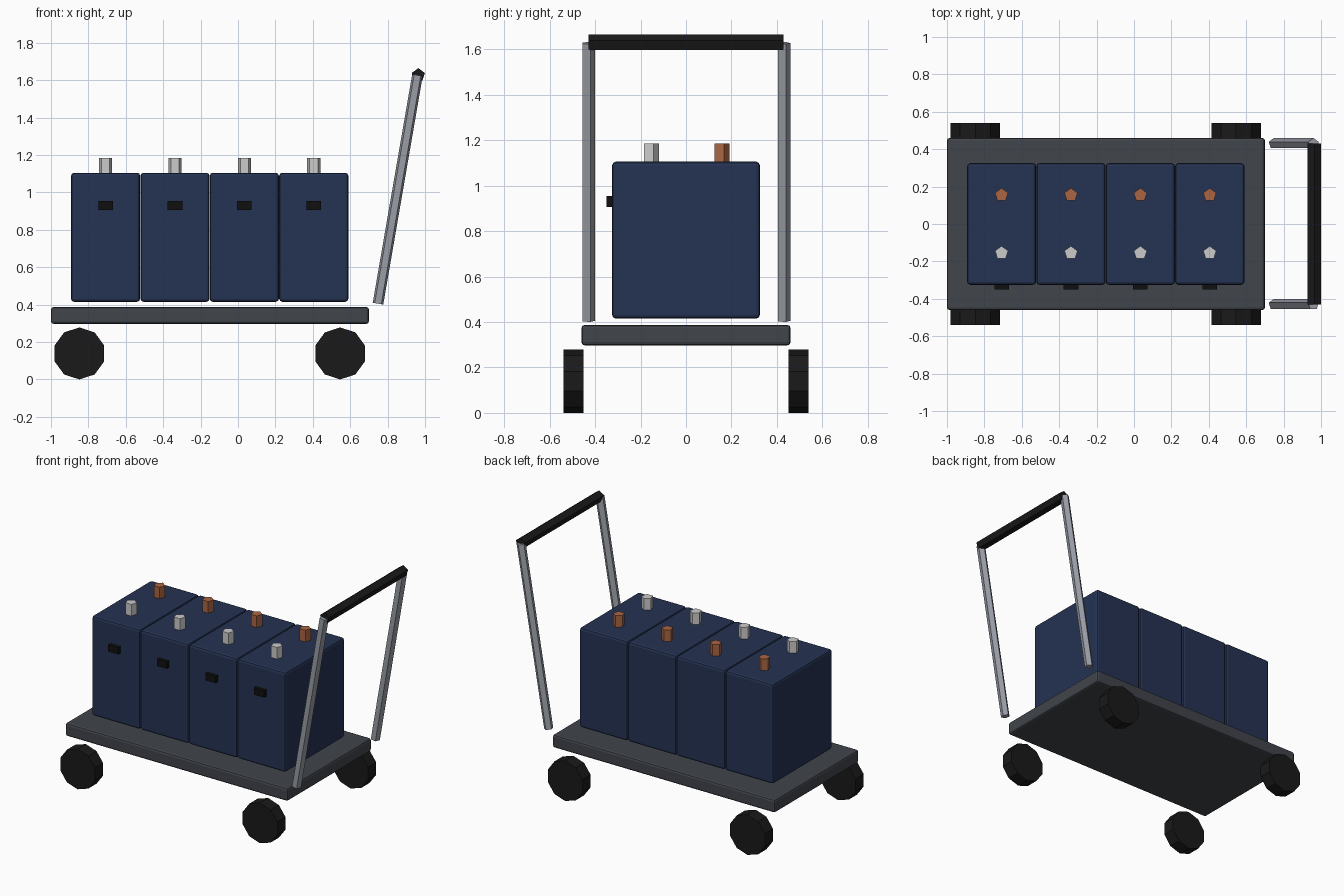
import bpy
import bmesh
from math import radians
from mathutils import Matrix

if "Cube" in bpy.data.objects:
    bpy.data.objects.remove(bpy.data.objects["Cube"])


def material(name, r, g, b):
    m = bpy.data.materials.new(name)
    m.diffuse_color = (r, g, b, 1)
    m.use_nodes = True
    m.node_tree.nodes["Principled BSDF"].inputs["Base Color"].default_value = m.diffuse_color
    return m


NAVY = material("navy_plastic", 0.018, 0.032, 0.085)
DECK = material("dark_deck", 0.052, 0.058, 0.070)
RUBBER = material("black_rubber", 0.010, 0.010, 0.010)
BLACK = material("black_plastic", 0.005, 0.005, 0.005)
STEEL = material("steel_tube", 0.32, 0.34, 0.38)
SILVER = material("silver_metal", 0.62, 0.62, 0.64)
COPPER = material("copper_metal", 0.40, 0.13, 0.055)


def finish(bm, name, mat, loc):
    mesh = bpy.data.meshes.new(name)
    bm.to_mesh(mesh)
    bm.free()
    mesh.materials.append(mat)
    obj = bpy.data.objects.new(name, mesh)
    obj.location = loc
    bpy.context.collection.objects.link(obj)
    return obj


def box(name, mat, loc, size, bevel=0):
    bm = bmesh.new()
    bmesh.ops.create_cube(bm, size=1, matrix=Matrix.Diagonal((*size, 1)))
    obj = finish(bm, name, mat, loc)
    if bevel:
        mod = obj.modifiers.new("edge_bevel", 'BEVEL')
        mod.width = bevel
        mod.segments = 2
    return obj


def prism(name, mat, loc, sides, radius, length, axis='X', angle=0):
    bm = bmesh.new()
    bmesh.ops.create_cone(bm, cap_ends=True, segments=sides, radius1=radius,
                          radius2=radius, depth=length,
                          matrix=Matrix.Rotation(radians(angle), 4, axis))
    return finish(bm, name, mat, loc)


# Cart deck
box("deck", DECK, (-0.15, 0, 0.342), (1.70, 0.92, 0.09), 0.014)

# Wheels
for x, end in ((-0.848, "rear"), (0.546, "front")):
    for y, side in ((-0.495, "right"), (0.495, "left")):
        prism(f"wheel_{end}_{side}", RUBBER, (x, y, 0.139), 10, 0.139, 0.09, 'X', 90)

# Push handle: two leaning posts and a grip
for y, side in ((-0.43, "right"), (0.43, "left")):
    prism(f"handle_post_{side}", STEEL, (0.854, y, 1.016), 5, 0.03, 1.24, 'Y', 9.8)
prism("handle_grip", RUBBER, (0.964, 0, 1.627), 5, 0.037, 0.86, 'X', 90)

# Battery cells with terminals and vent
for i in range(4):
    x = -0.708 + i * 0.371
    box(f"battery_{i + 1}", NAVY, (x, 0, 0.76), (0.369, 0.65, 0.69), 0.016)
    prism(f"negative_terminal_{i + 1}", SILVER, (x, -0.155, 1.145), 5, 0.037, 0.08)
    prism(f"positive_terminal_{i + 1}", COPPER, (x, 0.155, 1.145), 5, 0.037, 0.08)
    box(f"front_vent_{i + 1}", BLACK, (x, -0.335, 0.93), (0.078, 0.03, 0.047))
